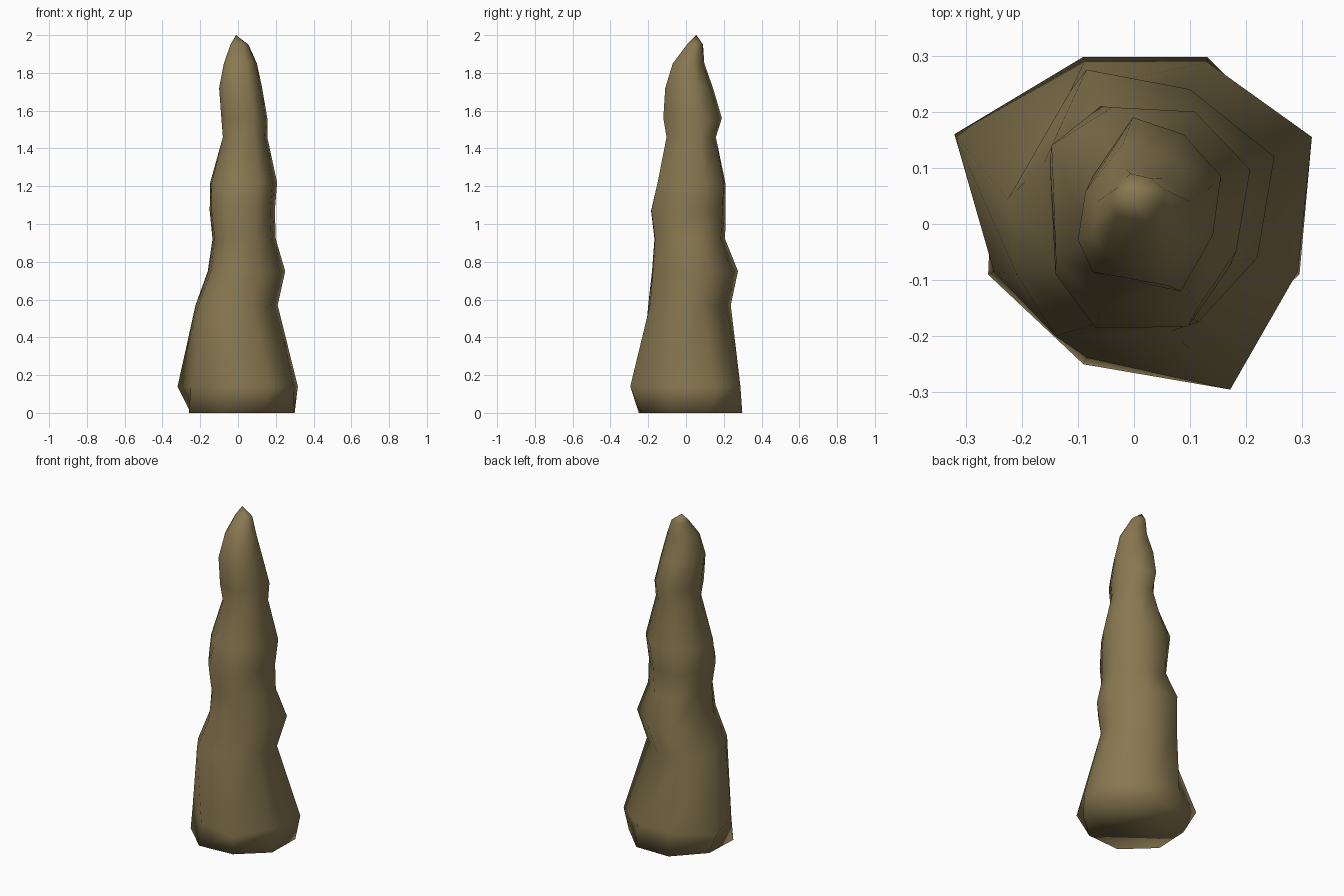
import bpy, bmesh

# Uneven eight-sided cross-sections at key heights
sections = [
    (0.0, [(-0.25, 0.13), (-0.26, -0.09), (-0.09, -0.25), (0.13, -0.235),
           (0.295, -0.09), (0.30, 0.13), (0.13, 0.298), (-0.09, 0.298)]),
    (0.14, [(-0.32, 0.16), (-0.25, -0.085), (-0.085, -0.238), (0.17, -0.295),
            (0.29, -0.085), (0.315, 0.155), (0.13, 0.288), (-0.09, 0.288)]),
    (0.57, [(-0.16, 0.07), (-0.145, -0.075), (-0.08, -0.195), (0.115, -0.185),
            (0.22, -0.06), (0.25, 0.11), (0.10, 0.25), (-0.055, 0.28)]),
    (0.75, [(-0.16, 0.11), (-0.143, -0.07), (-0.075, -0.18), (0.115, -0.175),
            (0.22, -0.06), (0.25, 0.12), (0.10, 0.24), (-0.085, 0.275)]),
    (1.22, [(-0.15, 0.145), (-0.142, -0.065), (-0.06, -0.155), (0.115, -0.155),
            (0.185, -0.05), (0.21, 0.10), (0.11, 0.207), (-0.04, 0.215)]),
    (1.56, [(-0.085, 0.085), (-0.10, -0.02), (-0.07, -0.09), (0.08, -0.12),
            (0.14, -0.02), (0.155, 0.085), (0.085, 0.16), (-0.01, 0.19)]),
]

# Rings: z, x min, x max, y min, y max
rings = [
    (0.00, -0.26, 0.30, -0.25, 0.298),
    (0.14, -0.32, 0.317, -0.295, 0.288),
    (0.57, -0.225, 0.21, -0.20, 0.237),
    (0.75, -0.16, 0.25, -0.18, 0.275),
    (0.92, -0.135, 0.20, -0.167, 0.207),
    (1.07, -0.15, 0.195, -0.185, 0.21),
    (1.22, -0.147, 0.207, -0.15, 0.208),
    (1.46, -0.08, 0.155, -0.103, 0.158),
    (1.56, -0.088, 0.155, -0.12, 0.19),
    (1.72, -0.10, 0.128, -0.11, 0.143),
    (1.85, -0.075, 0.10, -0.07, 0.097),
    (1.95, -0.04, 0.055, 0.005, 0.09),
]


def section_at(z):
    """Blend the two key sections around height z."""
    for (za, a), (zb, b) in zip(sections, sections[1:]):
        if z <= zb:
            t = (z - za) / (zb - za)
            return [(p[0] + (q[0] - p[0]) * t, p[1] + (q[1] - p[1]) * t)
                    for p, q in zip(a, b)]
    return sections[-1][1]


def fit(values, lo, hi):
    """Rescale values to span lo..hi."""
    a, b = min(values), max(values)
    return [lo + (v - a) / (b - a) * (hi - lo) for v in values]


mat = bpy.data.materials.new("brown rock")
mat.diffuse_color = (0.25, 0.19, 0.082, 1)

# Stalagmite body: lofted rings, pointed tip, flat base
bm = bmesh.new()
loops = []
for z, x0, x1, y0, y1 in rings:
    pts = section_at(z)
    xs = fit([p[0] for p in pts], x0, x1)
    ys = fit([p[1] for p in pts], y0, y1)
    loops.append([bm.verts.new((x, y, z)) for x, y in zip(xs, ys)])
n = len(loops[0])
for lo, hi in zip(loops, loops[1:]):
    for i in range(n):
        j = (i + 1) % n
        bm.faces.new((lo[i], lo[j], hi[j], hi[i]))
tip = bm.verts.new((-0.01, 0.055, 2.0))
for i in range(n):
    bm.faces.new((loops[-1][i], loops[-1][(i + 1) % n], tip))
bm.faces.new(loops[0][::-1])
bmesh.ops.recalc_face_normals(bm, faces=bm.faces)
for f in bm.faces:
    f.smooth = True
mesh = bpy.data.meshes.new("stalagmite")
bm.to_mesh(mesh)
bm.free()
mesh.materials.append(mat)
obj = bpy.data.objects.new("stalagmite", mesh)
bpy.context.collection.objects.link(obj)
